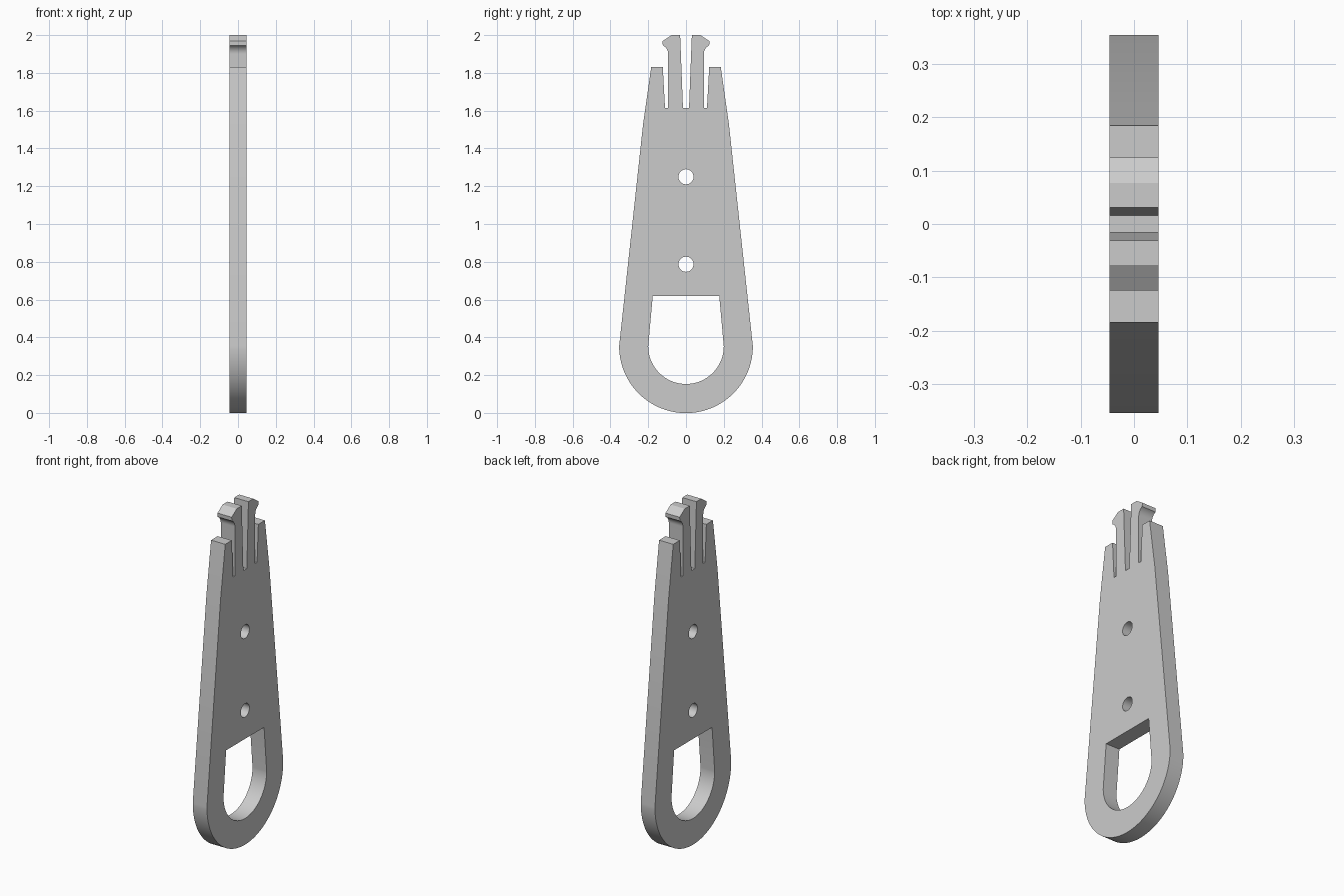
import bpy, bmesh
from math import sin, cos, pi, radians

if "Cube" in bpy.data.objects:
    bpy.data.objects.remove(bpy.data.objects["Cube"], do_unlink=True)

HALF_THICK = 0.046
RING_Z = 0.353


def arc(y, z, r, start, end, n):
    """Points along an arc in the YZ plane, angles in degrees."""
    angles = [radians(start + (end - start) * i / n) for i in range(n + 1)]
    return [(y + r * cos(a), z + r * sin(a)) for a in angles]


def mirrored(half):
    """Close a +y half outline with its mirror image."""
    return half + [(-y, z) for y, z in reversed(half)]


def circle(z, r, n=32):
    return arc(0, z, r, 0, 360, n)[:-1]


# Outer outline: round base, tapered side, shoulder, slot, hooked prong
outer_half = arc(0, RING_Z, 0.354, -89, 0, 32)
outer_half += [(0.227, 1.53), (0.184, 1.832), (0.123, 1.832),
               (0.111, 1.613), (0.094, 1.613)]
outer_half += arc(0.144, 1.9, 0.05, 180, 115, 8)
outer_half += [(0.124, 1.968), (0.077, 2.0), (0.031, 2.0), (0.016, 1.613)]

# Handle opening: round bottom with slightly narrowing straight sides
opening_half = arc(0, RING_Z, 0.2, -89, 0, 28) + [(0.176, 0.62)]

loops = [mirrored(outer_half), mirrored(opening_half),
         circle(1.25, 0.04), circle(0.787, 0.04)]

# Fill the flat profile with its holes, then extrude to a plate
bm = bmesh.new()
for loop in loops:
    verts = [bm.verts.new((-HALF_THICK, y, z)) for y, z in loop]
    for a, b in zip(verts, verts[1:] + verts[:1]):
        bm.edges.new((a, b))
bmesh.ops.triangle_fill(bm, edges=bm.edges[:], use_beauty=True, use_dissolve=False)
result = bmesh.ops.extrude_face_region(bm, geom=bm.faces[:], use_keep_orig=True)
moved = [g for g in result["geom"] if isinstance(g, bmesh.types.BMVert)]
bmesh.ops.translate(bm, verts=moved, vec=(2 * HALF_THICK, 0, 0))
bmesh.ops.recalc_face_normals(bm, faces=bm.faces[:])

mesh = bpy.data.meshes.new("pull_tab_plate")
bm.to_mesh(mesh)
bm.free()
plate = bpy.data.objects.new("pull_tab_plate", mesh)
bpy.context.collection.objects.link(plate)

# Plain grey material
grey = bpy.data.materials.new("light_grey")
grey.use_nodes = True
colour = (0.6, 0.6, 0.6, 1)
grey.diffuse_color = colour
grey.node_tree.nodes["Principled BSDF"].inputs["Base Color"].default_value = colour
mesh.materials.append(grey)

# Smooth arcs, sharp plate edges
bpy.ops.object.select_all(action="DESELECT")
plate.select_set(True)
bpy.context.view_layer.objects.active = plate
bpy.ops.object.shade_smooth_by_angle(angle=radians(25))
